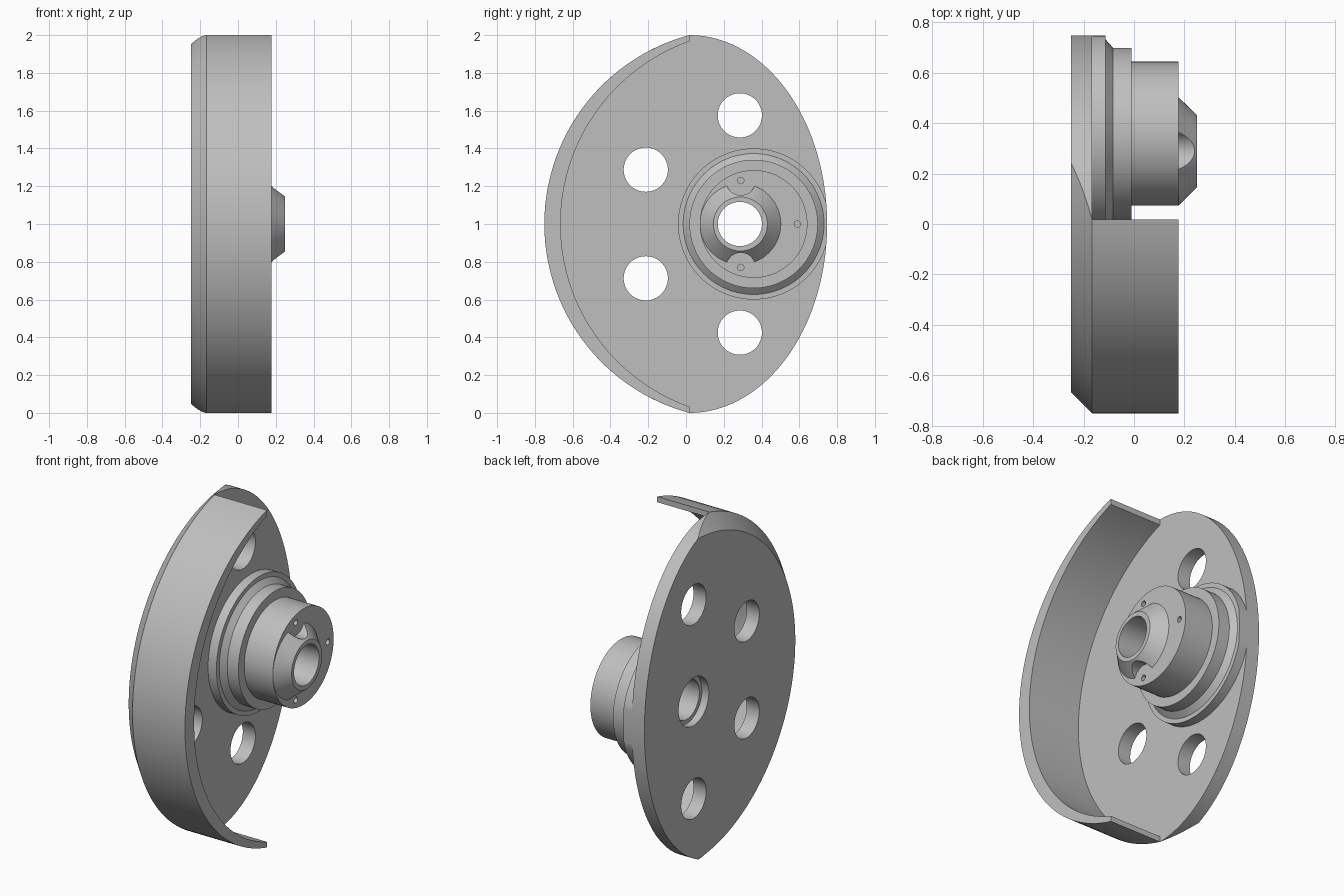
import bpy, bmesh, math

cube = bpy.data.objects.get("Cube")
if cube:
    bpy.data.objects.remove(cube, do_unlink=True)

# Single metal colour
metal = bpy.data.materials.new("grey metal")
metal.use_nodes = True
grey = (0.52, 0.52, 0.52, 1)
metal.diffuse_color = grey
metal.node_tree.nodes["Principled BSDF"].inputs["Base Color"].default_value = grey

BORE_Y, HUB_Y, MID_Z = 0.285, 0.358, 1.0
BACK, PLATE, FACE, TIP = -0.25, -0.167, 0.177, 0.25
SPLIT_Y = 0.018
RIM_R, BORE_R = 1.035, 0.117


def loft(name, sections):
    """Solid through a list of matching closed loops."""
    bm = bmesh.new()
    rings = [[bm.verts.new(p) for p in s] for s in sections]
    n = len(rings[0])
    for a, b in zip(rings, rings[1:]):
        for i in range(n):
            j = (i + 1) % n
            bm.faces.new((a[i], a[j], b[j], b[i]))
    bm.faces.new(rings[0])
    bm.faces.new(rings[-1])
    bmesh.ops.recalc_face_normals(bm, faces=bm.faces)
    mesh = bpy.data.meshes.new(name)
    bm.to_mesh(mesh)
    bm.free()
    obj = bpy.data.objects.new(name, mesh)
    bpy.context.collection.objects.link(obj)
    return obj


def turned(name, profile, y, z=MID_Z, n=96):
    """Turned solid along x from (x, radius) pairs."""
    angles = [2 * math.pi * i / n for i in range(n)]
    return loft(name, [[(x, y + r * math.cos(a), z + r * math.sin(a)) for a in angles]
                       for x, r in profile])


def prism(name, outline, x0, x1):
    return loft(name, [[(x, y, z) for y, z in outline] for x in (x0, x1)])


def hole(y, z, r, x0=-0.4, x1=0.4, n=64):
    return turned("cutter", [(x0, r), (x1, r)], y, z, n)


def combine(obj, tool, operation="DIFFERENCE"):
    tool.hide_render = True
    mod = obj.modifiers.new("cut", "BOOLEAN")
    mod.operation, mod.object, mod.solver = operation, tool, "EXACT"
    bpy.context.view_layer.objects.active = obj
    bpy.ops.object.modifier_apply(modifier=mod.name)
    bpy.data.objects.remove(tool, do_unlink=True)


def arc(center, r, n=72):
    """Left-hand arc from the top split line to the bottom one."""
    half = math.acos((center - SPLIT_Y) / r)
    return [(center - r * math.cos(t), MID_Z + r * math.sin(t))
            for t in (half - 2 * half * i / n for i in range(n + 1))]


def trim_shape():
    """Half-ellipse limit of the plate, open towards the front."""
    n = 96
    outline = [(SPLIT_Y + 0.729 * math.cos(t), MID_Z + math.sin(t))
               for t in (math.pi * (i / n - 0.5) for i in range(n + 1))]
    return prism("trim", outline + [(-1, 2.1), (-1, -0.1)], -0.4, 0.4)


# Plate: bevelled disc trimmed by the half ellipse, with four round openings
plate = turned("plate", [(BACK, RIM_R + PLATE * -1 + BACK), (PLATE, RIM_R)], BORE_Y, n=192)
combine(plate, trim_shape(), "INTERSECT")
for deg in (90, 150, 210, 270):
    a = math.radians(deg)
    combine(plate, hole(BORE_Y + 0.575 * math.cos(a), MID_Z + 0.575 * math.sin(a), BORE_R))
combine(plate, hole(BORE_Y, MID_Z, BORE_R))
combine(plate, hole(BORE_Y, MID_Z, 0.142, x1=-0.205))

# Crescent counterweight rim
rim = prism("rim", arc(BORE_Y, RIM_R) + arc(0.362, 1.026)[::-1], PLATE, FACE)

# Stepped hub with bore and three pin holes
hub = turned("hub", [(PLATE, 0.4), (-0.112, 0.4), (-0.112, 0.373), (-0.083, 0.34),
                     (-0.01, 0.34), (-0.01, 0.285), (FACE, 0.285)], HUB_Y)
combine(hub, trim_shape(), "INTERSECT")
combine(hub, hole(BORE_Y, MID_Z, BORE_R))
for y, z in ((0.29, 1.23), (0.29, 0.77), (0.59, 1.0)):
    combine(hub, hole(y, z, 0.017, x0=0.11, n=24))

# Conical boss with two round notches
boss = turned("boss", [(FACE, 0.214), (TIP, 0.143)], BORE_Y + 0.003)
combine(boss, hole(BORE_Y, MID_Z, BORE_R))
for z in (0.77, 1.23):
    combine(boss, hole(0.29, z, 0.078))

# Finish
bpy.ops.object.select_all(action="DESELECT")
for obj in (plate, rim, hub, boss):
    obj.data.materials.clear()
    obj.data.materials.append(metal)
    for face in obj.data.polygons:
        face.material_index = 0
    obj.select_set(True)
bpy.context.view_layer.objects.active = plate
bpy.ops.object.shade_smooth_by_angle(angle=math.radians(25))
